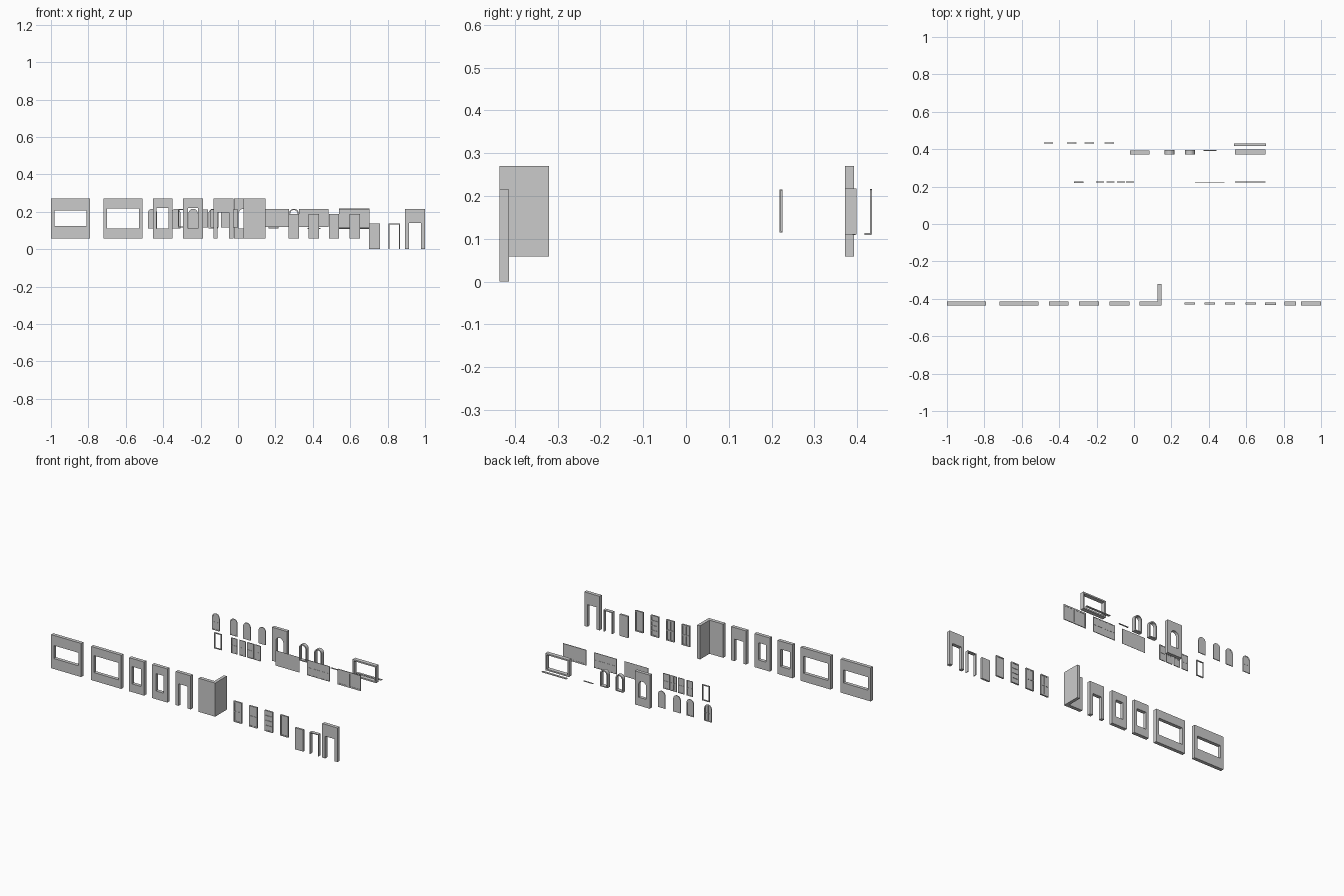
import bpy, bmesh, math

if "Cube" in bpy.data.objects:
    bpy.data.objects.remove(bpy.data.objects["Cube"])


def rect(x0, x1, z0, z1):
    return [(x0, z0), (x1, z0), (x1, z1), (x0, z1)]


def arch(x0, x1, z0, z1, n=10):
    # straight jambs with a half-round head
    c, r = (x0 + x1) / 2, (x1 - x0) / 2
    head = [(c + r * math.cos(math.pi * i / n), z1 - r + r * math.sin(math.pi * i / n))
            for i in range(n + 1)]
    return [(x0, z0), (x1, z0)] + head


def doorway(x0, x1, z0, z1, a, b, top):
    # upside-down U outline
    return [(x0, z0), (a, z0), (a, top), (b, top), (b, z0), (x1, z0), (x1, z1), (x0, z1)]


def plate(name, y0, y1, *shapes):
    """Upright plate: each shape is (outline, [holes]) or (outline, [holes], front, back)."""
    bm = bmesh.new()
    for shape in shapes:
        outline, holes = shape[:2]
        a, b = shape[2:] if len(shape) > 2 else (y0, y1)
        edges = []
        for loop in [outline] + holes:
            vs = [bm.verts.new((x, a, z)) for x, z in loop]
            edges += [bm.edges.new((vs[i - 1], vs[i])) for i in range(len(vs))]
        fill = bmesh.ops.triangle_fill(bm, edges=edges, use_beauty=True, normal=(0, -1, 0))
        faces = [f for f in fill["geom"] if isinstance(f, bmesh.types.BMFace)]
        ext = bmesh.ops.extrude_face_region(bm, geom=faces, use_keep_orig=True)
        moved = [v for v in ext["geom"] if isinstance(v, bmesh.types.BMVert)]
        bmesh.ops.translate(bm, verts=moved, vec=(0, b - a, 0))
    bmesh.ops.recalc_face_normals(bm, faces=bm.faces)
    me = bpy.data.meshes.new(name)
    bm.to_mesh(me)
    bm.free()
    ob = bpy.data.objects.new(name, me)
    bpy.context.collection.objects.link(ob)
    return ob


def panelled(name, x0, x1, z0, z1, y0, y1, cols, rows, rim):
    """Rectangular leaf with a grid of recessed panels on both sides."""
    w = (x1 - x0 - rim * (cols + 1)) / cols
    h = (z1 - z0 - rim * (rows + 1)) / rows
    holes = []
    for i in range(cols):
        for j in range(rows):
            a, b = x0 + rim + i * (w + rim), z0 + rim + j * (h + rim)
            holes.append(rect(a, a + w, b, b + h))
    t = (y1 - y0) * 0.3
    plate(name, y0, y1, (rect(x0, x1, z0, z1), holes),
          *[(h_, [], y0 + t, y1 - t) for h_ in holes])


F0, F1 = -0.436, -0.414      # front row depth
Z0, Z1 = 0.058, 0.27         # wall height

# walls with window openings
for i, (x0, x1, hole) in enumerate([
        (-1.0, -0.79, rect(-0.98, -0.81, 0.124, 0.206)),
        (-0.72, -0.51, rect(-0.70, -0.53, 0.11, 0.217)),
        (-0.455, -0.35, rect(-0.435, -0.371, 0.11, 0.219)),
        (-0.295, -0.188, rect(-0.267, -0.215, 0.11, 0.219))]):
    plate(f"window_wall_{i + 1}", F0, F1, (rect(x0, x1, Z0, Z1), [hole]))

# wall with doorway, and taller-door wall at the end
plate("door_wall", F0, F1, (doorway(-0.13, -0.025, Z0, Z1, -0.11, -0.048, 0.197), []))
plate("entry_wall", F0, F1, (doorway(0.893, 1.0, 0, 0.215, 0.914, 0.978, 0.14), []))
plate("door_frame", F0 + 0.001, F1, (doorway(0.804, 0.867, 0, 0.137, 0.809, 0.862, 0.132), []))

# corner wall: L-shaped plan pulled upward
bm = bmesh.new()
plan = [(0.03, F0), (0.146, F0), (0.146, -0.32), (0.126, -0.32), (0.126, F1), (0.03, F1)]
face = bm.faces.new([bm.verts.new((x, y, Z0)) for x, y in plan])
ext = bmesh.ops.extrude_face_region(bm, geom=[face], use_keep_orig=True)
bmesh.ops.translate(bm, verts=[v for v in ext["geom"] if isinstance(v, bmesh.types.BMVert)],
                    vec=(0, 0, Z1 - Z0))
bmesh.ops.recalc_face_normals(bm, faces=bm.faces)
me = bpy.data.meshes.new("corner_wall")
bm.to_mesh(me)
bm.free()
bpy.context.collection.objects.link(bpy.data.objects.new("corner_wall", me))

# door leaves
for i, (x, cols, rows) in enumerate([(0.27, 2, 2), (0.378, 2, 2), (0.486, 1, 4), (0.596, 1, 1)]):
    panelled(f"door_{i + 1}", x, x + 0.055, Z0, 0.189, -0.431, -0.421, cols, rows, 0.007)
plate("plain_door", -0.433, -0.421, (rect(0.70, 0.758, 0, 0.136), []))

# middle row: window frame, small casements, wide glass and wide windows
W0, W1 = 0.219, 0.226
plate("small_window_frame", W0, W1,
      (rect(-0.32, -0.27, 0.115, 0.215), [rect(-0.315, -0.275, 0.12, 0.21)]))
for i, (x, cols, rows) in enumerate([(-0.204, 2, 2), (-0.146, 1, 2), (-0.091, 2, 2), (-0.042, 1, 2)]):
    panelled(f"small_window_{i + 1}", x, x + 0.043, 0.117, 0.213, 0.221, 0.226, cols, rows, 0.005)
plate("wide_glass", 0.2222, 0.2232, (rect(0.108, 0.273, 0.119, 0.215), []))
panelled("cross_window", 0.327, 0.485, 0.118, 0.214, 0.221, 0.225, 2, 2, 0.004)
panelled("double_window", 0.54, 0.702, 0.117, 0.214, 0.221, 0.226, 2, 1, 0.009)

# back row: arched wall and arched frames
A0, A1 = 0.11, 0.216
plate("arched_wall", 0.371, 0.392,
      (rect(-0.022, 0.083, Z0, Z1), [arch(0.004, 0.057, A0, A1)]))
for i, (x, y) in enumerate([(0.164, 0.372), (0.272, 0.371)]):
    plate(f"arched_frame_{i + 1}", y, 0.395,
          (arch(x, x + 0.053, A0, A1), [arch(x + 0.007, x + 0.046, A0 + 0.006, A1 - 0.007)]))
plate("wide_frame", 0.372, 0.398,
      (rect(0.54, 0.704, A0, 0.217), [rect(0.549, 0.695, 0.119, 0.208)]))

# sills
plate("small_sill", 0.389, 0.396, (rect(0.372, 0.44, 0.109, 0.113), []))
plate("wide_sill", 0.417, 0.431, (rect(0.535, 0.706, 0.109, 0.113), []))

# arched panes: barred, framed and plain
for i, x in enumerate([-0.482, -0.357, -0.265, -0.158]):
    x1, c = x + 0.05, x + 0.025
    inner = arch(x + 0.006, x1 - 0.006, A0 + 0.006, A1 - 0.006)
    parts = [(arch(x, x1, A0, A1), [inner]), (inner, [], 0.4315, 0.4335)]
    if i == 0:
        parts += [(rect(c - 0.002, c + 0.002, A0 + 0.005, A1 - 0.006), []),
                  (rect(x + 0.005, x1 - 0.005, 0.158, 0.162), [])]
    if i > 1:
        parts = [(arch(x, x1, A0, A1), [])]
    plate(f"arched_pane_{i + 1}", 0.43, 0.435, *parts)
